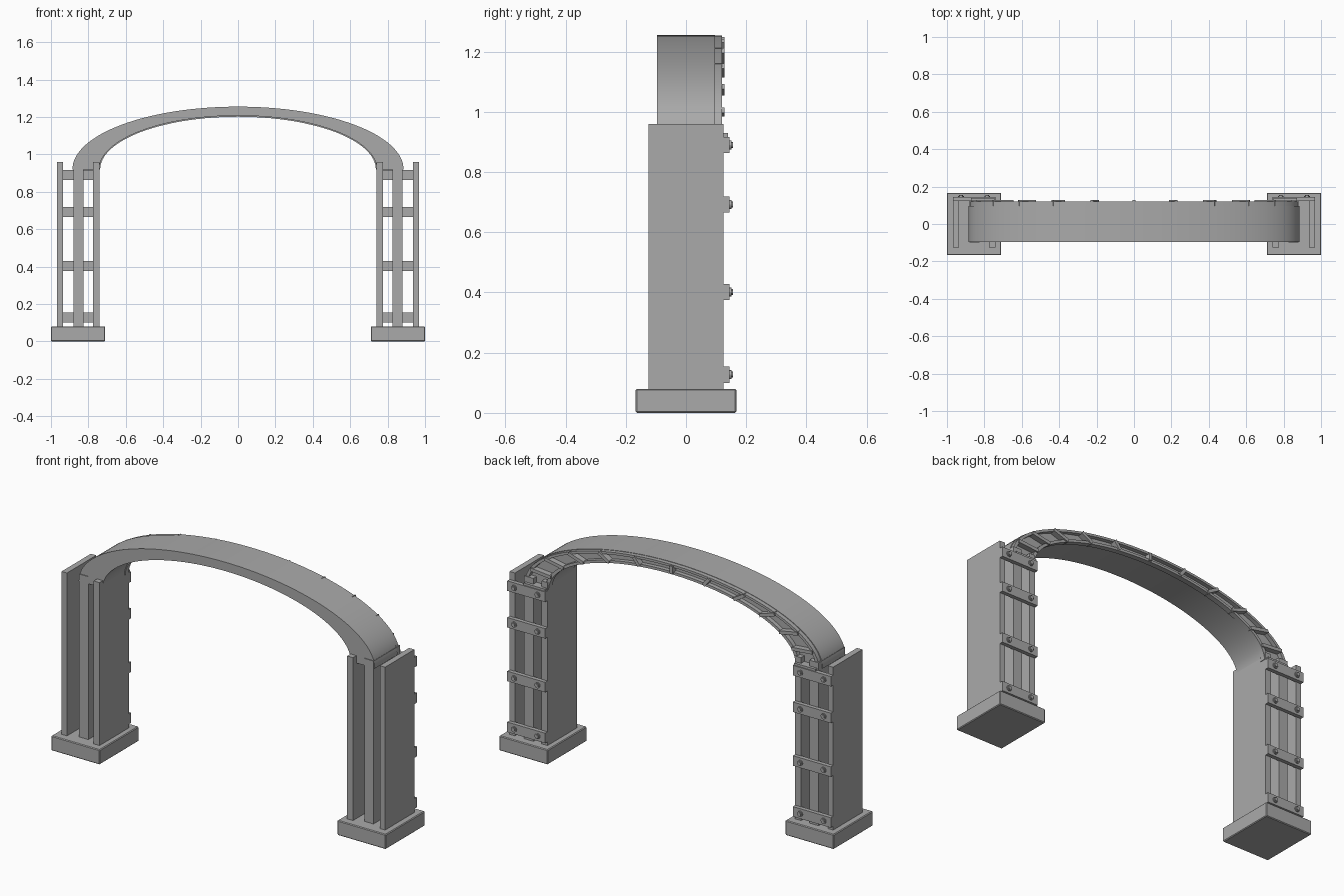
import bpy, bmesh, math
from mathutils import Matrix

cube = bpy.data.objects.get("Cube")
if cube:
    bpy.data.objects.remove(cube, do_unlink=True)

# Single stone-grey material
grey = bpy.data.materials.new("mid_grey")
grey.use_nodes = True
grey.diffuse_color = (0.4, 0.4, 0.4, 1)
grey.node_tree.nodes["Principled BSDF"].inputs["Base Color"].default_value = (0.4, 0.4, 0.4, 1)


def finish(bm, name, smooth=False):
    bmesh.ops.recalc_face_normals(bm, faces=bm.faces)
    mesh = bpy.data.meshes.new(name)
    bm.to_mesh(mesh)
    bm.free()
    mesh.materials.append(grey)
    obj = bpy.data.objects.new(name, mesh)
    bpy.context.collection.objects.link(obj)
    if smooth:
        bpy.ops.object.select_all(action="DESELECT")
        obj.select_set(True)
        bpy.context.view_layer.objects.active = obj
        bpy.ops.object.shade_smooth_by_angle(angle=math.radians(30))
    return obj


def box(name, xs, ys, zs, bevel=0):
    bm = bmesh.new()
    bmesh.ops.create_cube(bm, size=1)
    for v in bm.verts:
        for i, (lo, hi) in enumerate((xs, ys, zs)):
            v.co[i] = lo if v.co[i] < 0 else hi
    if bevel:
        bmesh.ops.bevel(bm, geom=bm.edges[:], offset=bevel, segments=1, affect="EDGES")
    return finish(bm, name)


SPRING = 0.92  # height where the arch starts


def on_ellipse(a, b, angle):
    return a * math.sin(angle), SPRING + b * math.cos(angle)


def arch_band(name, outer, inner, y0, y1, steps=64):
    """Half-elliptical band between two ellipses, given as (width, height) radii."""
    bm = bmesh.new()
    rings = []
    for i in range(steps + 1):
        angle = math.pi * (i / steps - 0.5)
        (xo, zo), (xi, zi) = on_ellipse(*outer, angle), on_ellipse(*inner, angle)
        rings.append([bm.verts.new(p) for p in
                      ((xo, y0, zo), (xo, y1, zo), (xi, y1, zi), (xi, y0, zi))])
    for r, s in zip(rings, rings[1:]):
        for k in range(4):
            n = (k + 1) % 4
            bm.faces.new((r[k], r[n], s[n], s[k]))
    bm.faces.new(rings[0])
    bm.faces.new(rings[-1])
    return finish(bm, name, smooth=True)


def bolt(name, x, z):
    # Wide head with a smaller cap
    bm = bmesh.new()
    for radius, y0, y1 in ((0.015, 0.14, 0.151), (0.010, 0.15, 0.156)):
        place = Matrix.Translation((x, (y0 + y1) / 2, z)) @ Matrix.Rotation(math.pi / 2, 4, "X")
        bmesh.ops.create_cone(bm, cap_ends=True, segments=12, radius1=radius,
                              radius2=radius, depth=y1 - y0, matrix=place)
    finish(bm, name, smooth=True)


# Pillars: plinth, three upright panels, back straps with bolts
for side, label in ((-1, "right"), (1, "left")):
    def span(a, b):
        return sorted((side * a, side * b))

    box(label + "_plinth", span(0.71, 1.0), (-0.167, 0.167), (0, 0.08), bevel=0.004)
    box(label + "_outer_panel", span(0.935, 0.967), (-0.125, 0.125), (0.08, 0.96))
    box(label + "_middle_panel", span(0.825, 0.88), (-0.1, 0.125), (0.08, 0.96))
    box(label + "_inner_panel", span(0.74, 0.775), (-0.125, 0.125), (0.08, 0.96))
    for n, z in enumerate((0.127, 0.402, 0.692, 0.89)):
        box(f"{label}_strap_{n}", span(0.74, 0.967), (0.122, 0.145), (z - 0.027, z + 0.027))
        for m, x in enumerate((0.785, 0.925)):
            bolt(f"{label}_bolt_{n}_{m}", side * x, z)

# Arch with raised rails on its back
arch_band("arch", (0.885, 0.335), (0.742, 0.287), -0.096, 0.097)
arch_band("outer_rail", (0.88, 0.333), (0.862, 0.32), 0.09, 0.12)
arch_band("inner_rail", (0.757, 0.295), (0.737, 0.281), 0.09, 0.12)

# Cross ribs spaced along the track between the rails
for k in range(-6, 7):
    angle = math.radians(15 * k)
    (xo, zo), (xi, zi) = on_ellipse(0.872, 0.328, angle), on_ellipse(0.745, 0.286, angle)
    length = math.hypot(xo - xi, zo - zi)
    back = 0.14 if abs(k) == 6 else 0.128
    rib = box(f"rib_{k + 6}", (-0.009, 0.009), (0.09, back), (-length / 2, length / 2))
    rib.location = ((xo + xi) / 2, 0, (zo + zi) / 2)
    rib.rotation_euler.y = math.atan2(xo - xi, zo - zi)
